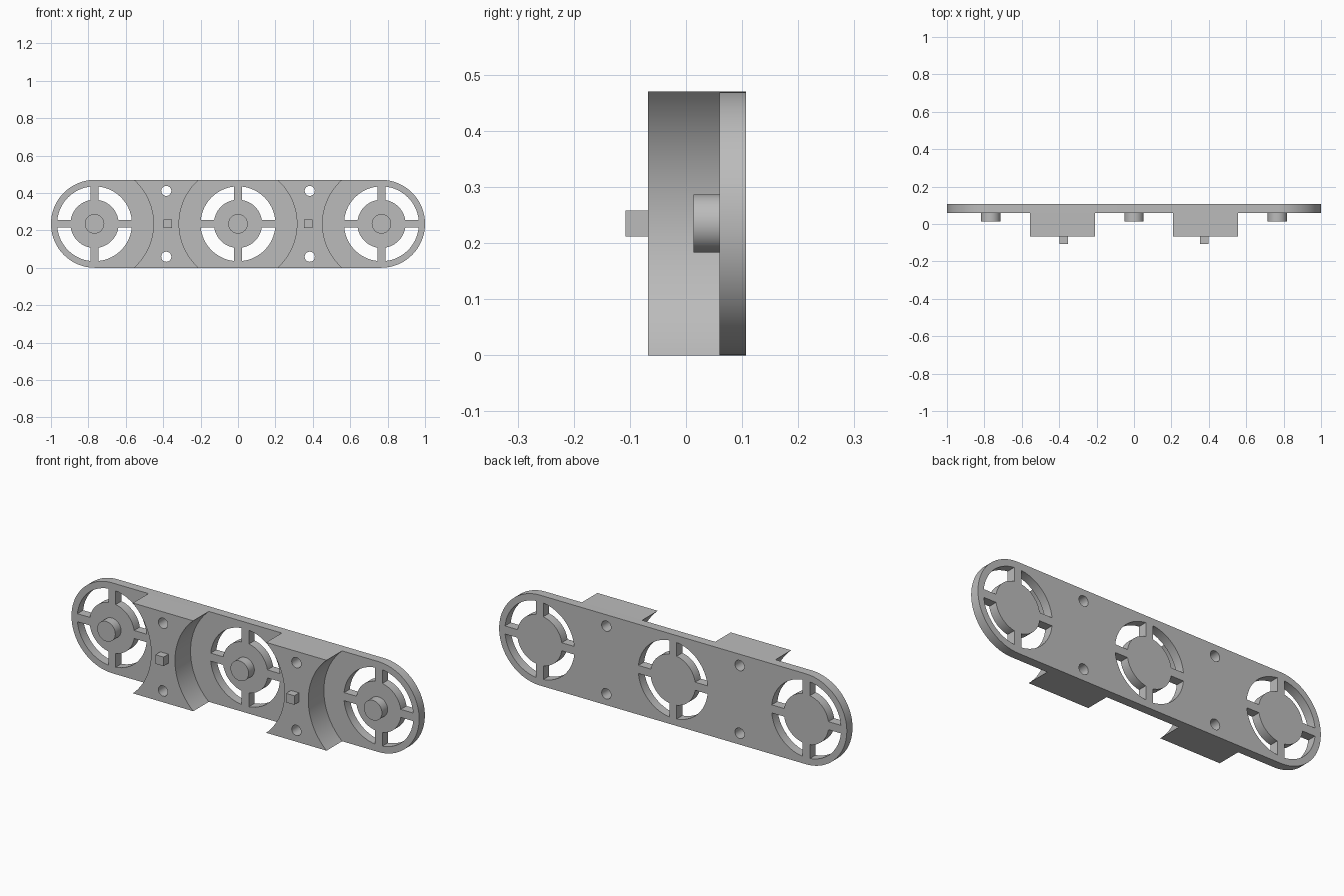
import bpy
import bmesh
from math import pi, asin, sin, cos
from mathutils import Matrix

cube = bpy.data.objects.get("Cube")
if cube:
    bpy.data.objects.remove(cube, do_unlink=True)

grey = bpy.data.materials.new("light grey")
grey.use_nodes = True
colour = (0.5, 0.5, 0.5, 1)
grey.diffuse_color = colour
grey.node_tree.nodes["Principled BSDF"].inputs["Base Color"].default_value = colour

MID = 0.235                  # plate half height and end radius
SPAN = 0.767                 # distance between wheel centres
BACK, FACE, BLOCK_FACE = 0.107, 0.06, -0.068
RIM, DISC, SPOKE = 0.2, 0.129, 0.021
BLOCK_ARC = 0.315
WHEELS = (-SPAN, 0, SPAN)


def arc(cx, cz, r, start, end, steps=32):
    return [(cx + r * cos(start + (end - start) * i / steps),
             cz + r * sin(start + (end - start) * i / steps)) for i in range(steps + 1)]


def circle(cx, cz, r, steps=48):
    return arc(cx, cz, r, 0, 2 * pi, steps)[:-1]


def slab(name, loops, front, back):
    """Extrude an outline with holes along y, between front and back."""
    curve = bpy.data.curves.new(name + "_profile", "CURVE")
    curve.dimensions = "2D"
    curve.fill_mode = "BOTH"
    curve.extrude = (back - front) / 2
    for loop in loops:
        spline = curve.splines.new("POLY")
        spline.points.add(len(loop) - 1)
        for point, (x, z) in zip(spline.points, loop):
            point.co = (x, z, 0, 1)
        spline.use_cyclic_u = True
    helper = bpy.data.objects.new(name + "_profile", curve)
    bpy.context.collection.objects.link(helper)
    graph = bpy.context.evaluated_depsgraph_get()
    mesh = bpy.data.meshes.new_from_object(helper.evaluated_get(graph))
    bpy.data.objects.remove(helper, do_unlink=True)

    # Stand the profile upright and weld the caps to the walls
    bm = bmesh.new()
    bm.from_mesh(mesh)
    bmesh.ops.transform(bm, verts=bm.verts, matrix=Matrix.Translation(
        (0, (front + back) / 2, 0)) @ Matrix.Rotation(pi / 2, 4, "X"))
    bmesh.ops.remove_doubles(bm, verts=bm.verts, dist=0.00005)
    bmesh.ops.recalc_face_normals(bm, faces=bm.faces)
    bm.to_mesh(mesh)
    bm.free()
    mesh.materials.clear()
    mesh.materials.append(grey)
    obj = bpy.data.objects.new(name, mesh)
    bpy.context.collection.objects.link(obj)
    bpy.ops.object.select_all(action="DESELECT")
    obj.select_set(True)
    bpy.context.view_layer.objects.active = obj
    bpy.ops.object.shade_smooth_by_angle(angle=pi / 6)
    return obj


def wheel_slots(cx):
    """Four curved openings that leave a disc held by four spokes."""
    outer, inner = asin(SPOKE / RIM), asin(SPOKE / DISC)
    return [arc(cx, MID, RIM, q + outer, q + pi / 2 - outer, 16)
            + arc(cx, MID, DISC, q + pi / 2 - inner, q + inner, 16)
            for q in (0, pi / 2, pi, 3 * pi / 2)]


def bolt_holes(cx):
    return [circle(cx, MID + s * 0.176, 0.027, 32) for s in (-1, 1)]


# Long rounded plate with three spoked wheels
outline = (arc(SPAN - 0.002, MID, MID, -pi / 2, pi / 2, 48)
           + arc(0.002 - SPAN, MID, MID, pi / 2, 3 * pi / 2, 48))
holes = [slot for cx in WHEELS for slot in wheel_slots(cx)]
holes += [hole for s in (-1, 1) for hole in bolt_holes(s * SPAN / 2)]
slab("back_plate", [outline] + holes, FACE, BACK)

# Round hub on each wheel
for cx, side in zip(WHEELS, ("right", "middle", "left")):
    slab(side + "_hub", [circle(cx, MID, 0.052)], 0.013, FACE)

# Raised blocks with hollow sides, each with a square peg
lean = asin(MID / BLOCK_ARC)
for cx, side in ((-SPAN / 2, "right"), (SPAN / 2, "left")):
    block = (arc(cx - SPAN / 2, MID, BLOCK_ARC, -lean, lean)
             + arc(cx + SPAN / 2, MID, BLOCK_ARC, pi - lean, pi + lean))
    slab(side + "_block", [block] + bolt_holes(cx), BLOCK_FACE, FACE)
    h = 0.0235
    px = cx * 0.98
    slab(side + "_peg", [[(px - h, MID - h), (px + h, MID - h),
                          (px + h, MID + h), (px - h, MID + h)]], -0.108, BLOCK_FACE)
